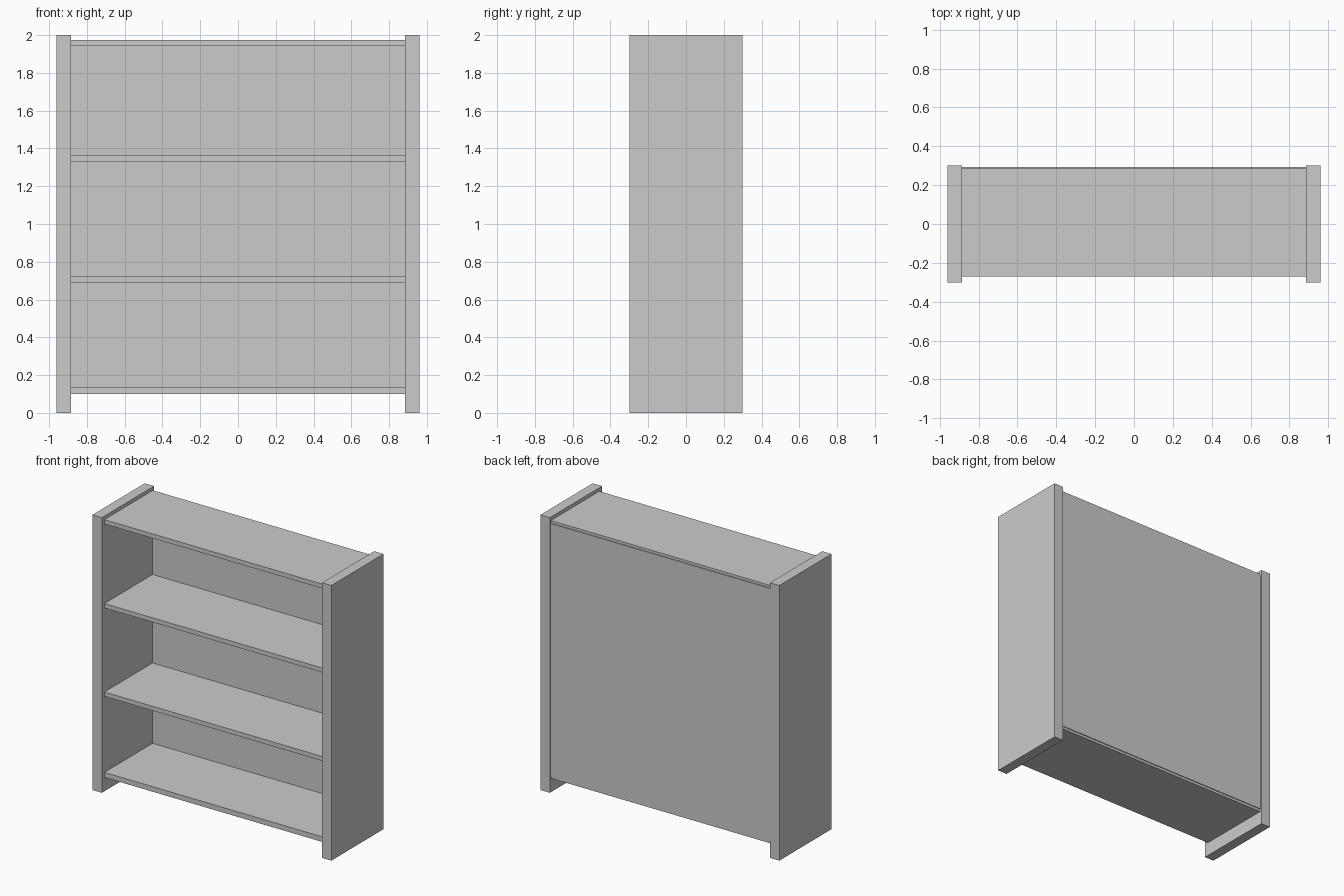
import bpy

if "Cube" in bpy.data.objects:
    bpy.data.objects.remove(bpy.data.objects["Cube"])


def box(name, lo, hi):
    """Axis-aligned box between two corners."""
    bpy.ops.mesh.primitive_cube_add(size=1, location=[(a + b) / 2 for a, b in zip(lo, hi)])
    ob = bpy.context.object
    ob.name = name
    ob.scale = [b - a for a, b in zip(lo, hi)]
    bpy.ops.object.transform_apply(location=False, rotation=False, scale=True)
    return ob


INNER, OUTER = 0.885, 0.96

# side panels
box("left_side_panel", (-OUTER, -0.3, 0), (-INNER, 0.3, 2))
box("right_side_panel", (INNER, -0.3, 0), (OUTER, 0.3, 2))

# horizontal boards, set back from the front edge
boards = {
    "bottom_board": (0.10, 0.137),
    "lower_shelf": (0.689, 0.721),
    "upper_shelf": (1.332, 1.364),
    "top_board": (1.942, 1.974),
}
for name, (z0, z1) in boards.items():
    box(name, (-INNER, -0.27, z0), (INNER, 0.287, z1))

# thin back panel behind the boards
box("back_panel", (-INNER, 0.283, 0.118), (INNER, 0.293, 1.955))
